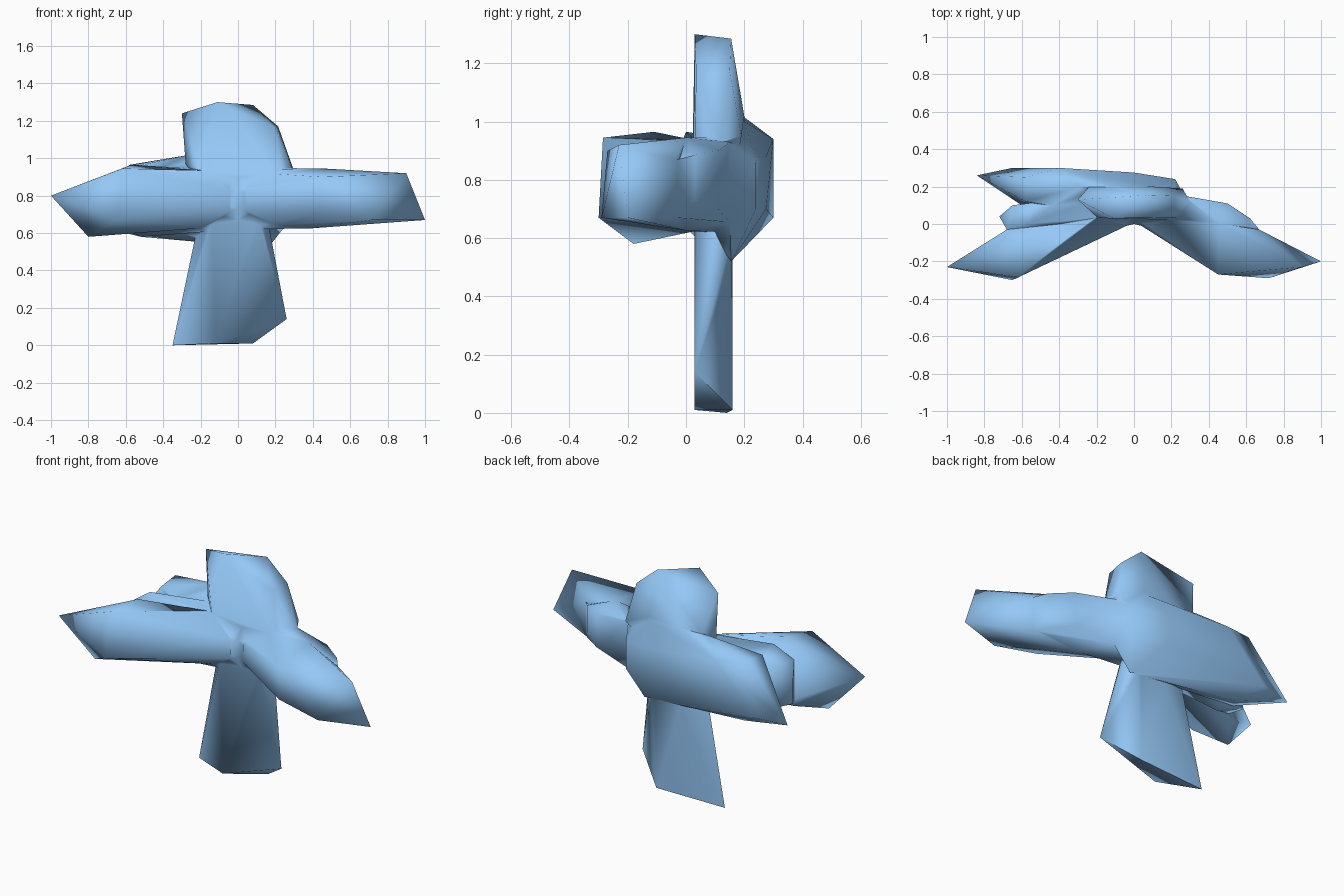
import bpy, bmesh, math

if "Cube" in bpy.data.objects:
    bpy.data.objects.remove(bpy.data.objects["Cube"])

blue = bpy.data.materials.new("soft_blue")
blue.diffuse_color = (.30, .58, .93, 1)
blue.use_nodes = True
blue.node_tree.nodes["Principled BSDF"].inputs["Base Color"].default_value = blue.diffuse_color
parts = []


def lobe(name, points):
    """Faceted lobe: convex skin over a few corner points."""
    bm = bmesh.new()
    for p in points:
        bm.verts.new(p)
    res = bmesh.ops.convex_hull(bm, input=bm.verts[:])
    junk = {g for g in res["geom_interior"] + res["geom_unused"]
            if isinstance(g, bmesh.types.BMVert)}
    bmesh.ops.delete(bm, geom=list(junk), context='VERTS')
    bmesh.ops.recalc_face_normals(bm, faces=bm.faces[:])
    me = bpy.data.meshes.new(name)
    bm.to_mesh(me)
    bm.free()
    me.materials.append(blue)
    ob = bpy.data.objects.new(name, me)
    bpy.context.collection.objects.link(ob)
    parts.append(ob)


def posts(rows):
    """Expand (x, y, z_low, z_high) rows into pairs of points."""
    return [(x, y, z) for x, y, lo, hi in rows for z in (lo, hi)]


# Upright upper lobe
lobe("upper_lobe", [
    (-.30, .13, 1.24), (-.11, .03, 1.30), (.08, .155, 1.285),
    (.20, .035, 1.16), (.215, .15, 1.17),
    (.30, .12, .93), (.24, .03, .93), (.26, .19, .95),
    (-.28, .12, .97), (-.2, .03, .95), (-.24, .20, 1.0), (.10, .20, 1.02),
    (-.12, .06, .75), (.12, .06, .75), (0, .16, .75)])

# Upright lower lobe
lobe("lower_lobe", [
    (-.35, .14, 0), (-.12, .03, .01), (.08, .16, .01), (.26, .03, .14),
    (-.22, .12, .62), (-.14, .03, .65), (.12, .03, .65), (.17, .10, .62),
    (-.10, .16, .62), (.12, .16, .62), (0, .06, .8)])

# Short stubs filling the space between the front arms and the rear arm
centre = [(0, 0, .73, .83), (.0, .06, .62, .94), (0, .18, .62, .95)]
lobe("left_stub", posts(centre + [
    (-.68, -.03, .66, .89), (-.72, .04, .67, .79), (-.65, .10, .65, .90)])
    + [(-.57, 0, .965), (-.52, .06, .58)])
lobe("right_stub", posts(centre + [
    (.67, -.03, .68, .85), (.62, .03, .73, .885), (.50, .11, .70, .90),
    (.27, .15, .65, .93)]) + [(.46, 0, .945), (.40, .0, .625)])

# Front arms, reaching forward left and right
lobe("front_left_arm", [
    (-1.0, -.23, .80), (-.65, -.30, .67), (-.62, -.285, .945),
    (-.57, -.11, .965), (-.80, -.18, .58)] + posts([
        (-.68, -.03, .62, .89), (-.04, -.01, .72, .83), (-.15, .06, .63, .93)]))
lobe("front_right_arm", [
    (1.0, -.20, .67), (.90, -.23, .92), (.72, -.29, .67), (.45, -.27, .90),
    (.46, 0, .945), (.40, 0, .62), (.45, -.265, .71)] + posts([
        (.67, -.03, .67, .87), (.04, -.01, .72, .83), (.15, .06, .64, .92)]))

# Rear arm, sweeping across the back to the left
lobe("rear_arm", [
    (-.84, .26, .66), (-.65, .30, .67), (-.58, .25, .965), (-.40, .30, .94),
    (-.60, .10, .62), (-.58, .12, .95), (-.52, .20, .58), (-.28, .20, 1.015),
    (0, .275, .88), (0, .275, .70), (.10, .20, 1.0), (.22, .24, .86),
    (.22, .24, .70), (.27, .15, .92), (.27, .15, .66), (.16, .155, .52),
    (-.20, .16, .60), (-.20, .06, .90), (.1, .06, .65)])

# Fuse the lobes into one continuous skin and shade it softly
body = parts[0]
for other in parts[1:]:
    mod = body.modifiers.new("fuse", 'BOOLEAN')
    mod.operation, mod.solver, mod.object = 'UNION', 'EXACT', other
bpy.context.view_layer.update()
skin = bpy.data.meshes.new_from_object(
    body.evaluated_get(bpy.context.evaluated_depsgraph_get()))
body.modifiers.clear()
bm = bmesh.new()
bm.from_mesh(skin)
bmesh.ops.triangulate(bm, faces=bm.faces[:])
bmesh.ops.remove_doubles(bm, verts=bm.verts[:], dist=.02)
bmesh.ops.recalc_face_normals(bm, faces=bm.faces[:])
bm.to_mesh(skin)
bm.free()
body.data = skin
body.name = "crossed_lobes"
for other in parts[1:]:
    bpy.data.objects.remove(other)
body.select_set(True)
bpy.context.view_layer.objects.active = body
bpy.ops.object.shade_smooth_by_angle(angle=math.radians(85))
